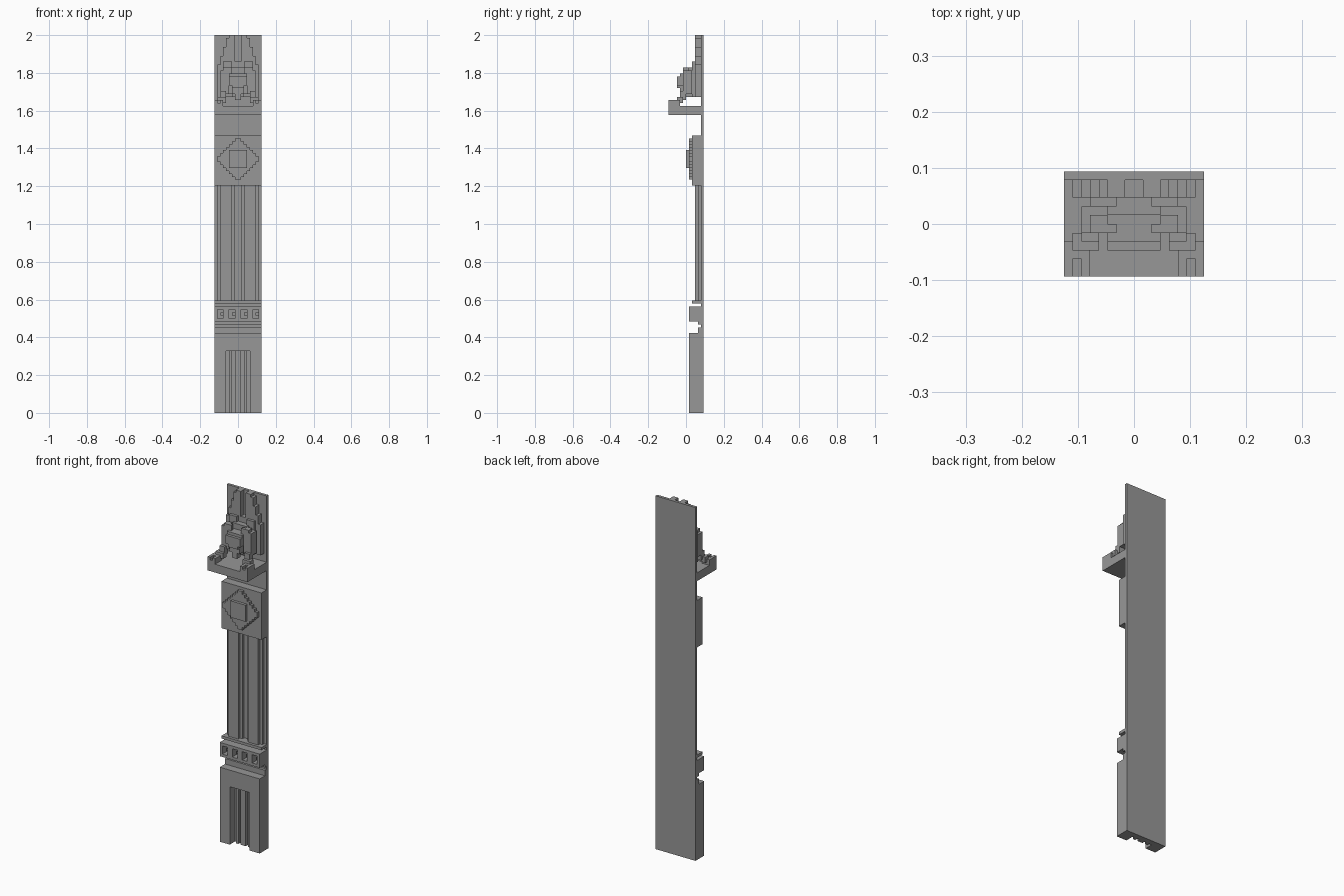
import bpy
import bmesh
from mathutils import Matrix, Vector

cube = bpy.data.objects.get("Cube")
if cube:
    bpy.data.objects.remove(cube)

UNIT = 1 / 64              # size of one block
WIDE, DEEP = 16, 12        # overall size in blocks
FACE = 7                   # front plane of the main pillar blocks
PLATE = DEEP - 1           # front plane of the thin back plate

stone = bpy.data.materials.new("grey_stone")
stone.use_nodes = True
grey = (0.31, 0.31, 0.31, 1)
stone.diffuse_color = grey
stone.node_tree.nodes["Principled BSDF"].inputs["Base Color"].default_value = grey


def box(x, y, z):
    """Block-unit ranges along width, depth (from the front) and height."""
    return (x, y, z)


def mirrored(boxes):
    return boxes + [box((WIDE - x[1], WIDE - x[0]), y, z) for x, y, z in boxes]


def part(name, boxes):
    bm = bmesh.new()
    for ranges in boxes:
        low = Vector([r[0] for r in ranges])
        size = Vector([r[1] for r in ranges]) - low
        mid = low + size / 2 - Vector((WIDE / 2, DEEP / 2, 0))
        bmesh.ops.create_cube(
            bm, size=1,
            matrix=Matrix.Translation(mid * UNIT) @ Matrix.Diagonal((*(size * UNIT), 1)))
    mesh = bpy.data.meshes.new(name)
    bm.to_mesh(mesh)
    bm.free()
    mesh.materials.append(stone)
    obj = bpy.data.objects.new(name, mesh)
    bpy.context.collection.objects.link(obj)
    return obj


def slab(front, z, x=(0, WIDE), back=PLATE):
    return box(x, (front, back), z)


# Back plate
part("back_plate", [slab(PLATE, (0, 128), back=DEEP)])

# Base with a fluted niche
part("base", mirrored([slab(FACE, (0, 27), (0, 4))]) + [slab(FACE, (21, 27), (4, 12))])
part("niche_flutes", [slab(10, (0, 21), (4, 12))]
     + mirrored([slab(9, (0, 21), (5, 6)), slab(9, (0, 21), (7, 8))]))
part("base_moulding", [slab(10, (27, 29)), slab(10, (30, 31))])

# Frieze with four sunken squares
frieze = [slab(FACE, (31, 32)), slab(FACE, (35, 36)), slab(10, (32, 35))]
frieze += mirrored([slab(FACE, (32, 35), (0, 1)), slab(FACE, (32, 35), (3, 5))])
frieze.append(slab(FACE, (32, 35), (7, 9)))
frieze += [slab(8, (33, 34), (4 * k + 2, 4 * k + 3)) for k in range(4)]
part("frieze", frieze)
part("frieze_ledge", [slab(8, (37, 38))])

# Paired pilasters
part("pilasters", mirrored([slab(10, (38, 77), (1, 7)), slab(9, (38, 77), (2, 6))]))

# Capital block with stepped diamond
part("capital", [slab(8, (77, 94))])
part("diamond", [slab(FACE, (86 - h, 86 + h), (h, WIDE - h), 8) for h in range(1, 8)])
part("diamond_boss", [slab(6, (83, 89), (5, 11), FACE)])

# Statue platform
part("platform", [slab(0, (101, 104))])

# Stepped wings against the plate
wing = [slab(9, (107, top), (i + 1, i + 2))
        for i, top in enumerate((118, 121, 124, 127, 128, 128))]
part("wings", mirrored(wing + [slab(8, (107, 119), (3, 6), 9)]))

# Seated beast: torso, arms and clawed paws
part("torso", [box((5, 11), (7, 9), (108, 117)), box((6, 10), (6, 8), (107, 114)),
               box((7, 9), (9, 11), (107, 119))])
part("arms", mirrored([box((2, 5), (5, 8), (108, 116)), box((3, 5), (5, 7), (116, 117)),
                       box((2, 4), (4, 6), (106, 109)), box((1, 4), (3, 5), (105, 107))]))
paw = [box((0, 3), (2, 4), (104, 106))]
paw += [box((i, i + 1), (0, 2), (104, 106 - i % 2)) for i in range(3)]
part("paws", mirrored(paw))

# Beast head
part("head", [box((6, 10), (3, 7), (110, 114)), box((5, 11), (4, 8), (112, 115))])
part("horns", mirrored([box((5, 6), (5, 6), (115, 117)), box((5, 6), (3, 5), (111, 114))]))
part("beard", [box((7, 9), (4, 6), (106, 110)), box((6, 10), (4, 7), (108, 110))])
